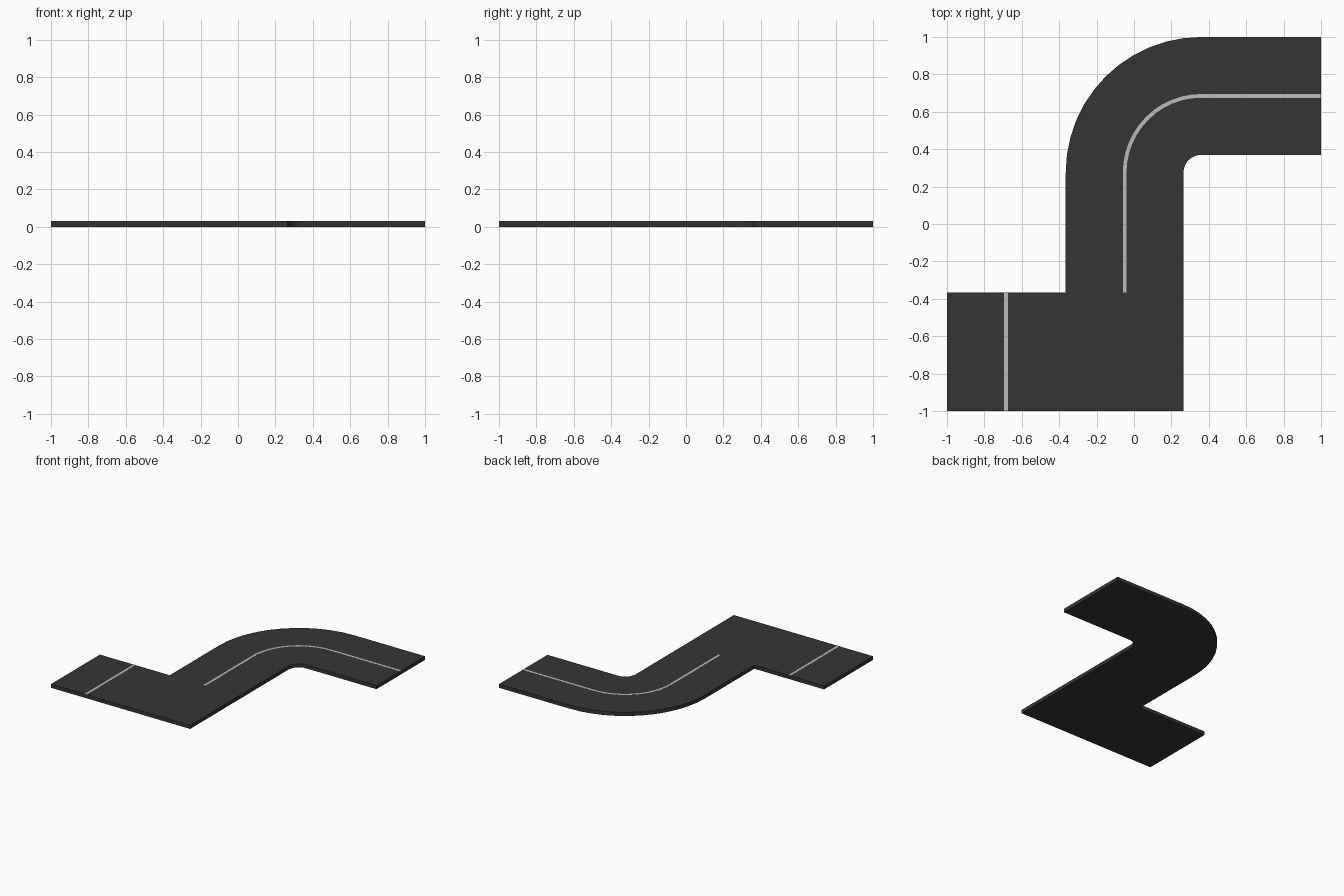
import bpy, bmesh, math

if "Cube" in bpy.data.objects:
    bpy.data.objects.remove(bpy.data.objects["Cube"])

HALF = 0.315          # half the road width
TOP = 0.03            # road thickness
LX, RY = -0.05, 0.685  # centre line of the upright leg and of the right leg
CX, CY, R = 0.36, 0.275, 0.41  # bend centre and centre-line radius
STEPS = 12


def material(name, v):
    m = bpy.data.materials.new(name)
    m.diffuse_color = (v, v, v, 1)
    m.use_nodes = True
    m.node_tree.nodes["Principled BSDF"].inputs["Base Color"].default_value = m.diffuse_color
    return m


asphalt = material("dark asphalt", 0.036)
paint = material("line grey", 0.5)


def ribbon(name, path, half, z0, z1, mat):
    """Rectangular section swept along (x, y, normal_x, normal_y) stations."""
    bm = bmesh.new()
    rings = []
    for x, y, nx, ny in path:
        rings.append([bm.verts.new((x + s * half * nx, y + s * half * ny, z))
                      for s, z in ((-1, z0), (1, z0), (1, z1), (-1, z1))])
    for a, b in zip(rings, rings[1:]):
        for i in range(4):
            j = (i + 1) % 4
            bm.faces.new((a[i], a[j], b[j], b[i]))
    bm.faces.new(rings[0])
    bm.faces.new(rings[-1])
    bmesh.ops.recalc_face_normals(bm, faces=bm.faces)
    me = bpy.data.meshes.new(name)
    bm.to_mesh(me)
    bm.free()
    me.materials.append(mat)
    ob = bpy.data.objects.new(name, me)
    bpy.context.collection.objects.link(ob)
    return ob


# Bend stations, from the upright leg round to the right leg
bend = []
for i in range(STEPS + 1):
    a = math.pi - math.pi / 2 * i / STEPS
    c, s = math.cos(a), math.sin(a)
    bend.append((CX + R * c, CY + R * s, c, s))


def main_path(y_start):
    return [(LX, y_start, -1, 0)] + bend + [(1, RY, 0, 1)]


# Main road: corner square, upright leg, bend and right leg
ribbon("main_road", [(LX, -1, -1, 0)] + main_path(-0.365), HALF, 0, TOP, asphalt)

# Side road leaving the corner square to the left
ribbon("side_road", [(-1, -0.6825, 0, 1), (-0.365, -0.6825, 0, 1)],
       0.3175, 0, TOP, asphalt)

# Painted lines, as very thin plates on the road
ribbon("centre_line", main_path(-0.365), 0.01, TOP - 0.001, TOP + 0.0006, paint)
ribbon("stop_line", [(-0.685, -1, -1, 0), (-0.685, -0.365, -1, 0)],
       0.01, TOP - 0.001, TOP + 0.0006, paint)
